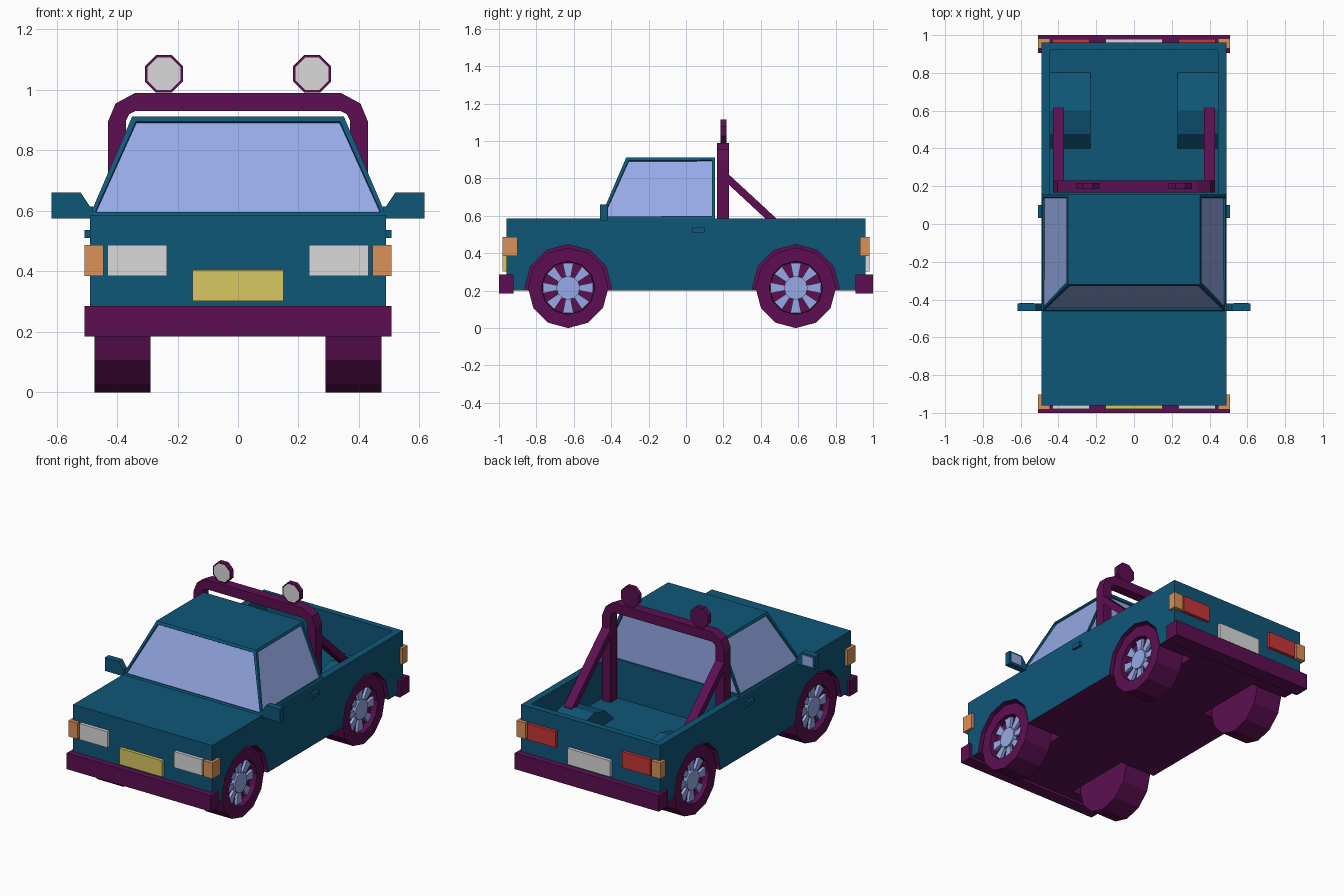
import bpy, bmesh, math
from mathutils import Vector

if "Cube" in bpy.data.objects:
    bpy.data.objects.remove(bpy.data.objects["Cube"])


def material(name, r, g, b):
    lin = [c / 255 / 12.92 if c < 11 else ((c / 255 + 0.055) / 1.055) ** 2.4 for c in (r, g, b)]
    m = bpy.data.materials.new(name)
    m.diffuse_color = (*lin, 1)
    m.use_nodes = True
    m.node_tree.nodes["Principled BSDF"].inputs["Base Color"].default_value = m.diffuse_color
    return m


TEAL = material("teal_paint", 15, 87, 121)
PURPLE = material("purple_trim", 93, 15, 82)
GLASS = material("pale_blue", 152, 173, 235)
WHITE = material("lamp_white", 216, 218, 216)
YELLOW = material("plate_yellow", 216, 199, 97)
ORANGE = material("indicator_orange", 218, 146, 88)
RED = material("tail_red", 200, 54, 56)


def finish(bm, name, *mats):
    bmesh.ops.recalc_face_normals(bm, faces=bm.faces)
    me = bpy.data.meshes.new(name)
    bm.to_mesh(me)
    bm.free()
    for m in mats:
        me.materials.append(m)
    ob = bpy.data.objects.new(name, me)
    bpy.context.collection.objects.link(ob)
    return ob


def add_prism(bm, pts, lo, hi, axis):
    """Extrude a flat outline: (y, z) along x, or (x, z) along y."""
    def place(p, d):
        return (d, p[0], p[1]) if axis == 'x' else (p[0], d, p[1])
    a = [bm.verts.new(place(p, lo)) for p in pts]
    b = [bm.verts.new(place(p, hi)) for p in pts]
    n = len(pts)
    faces = [bm.faces.new(a), bm.faces.new(b[::-1])]
    for i in range(n):
        j = (i + 1) % n
        faces.append(bm.faces.new((a[j], a[i], b[i], b[j])))
    bmesh.ops.recalc_face_normals(bm, faces=faces)
    return faces


def prism(name, pts, lo, hi, axis, mat):
    bm = bmesh.new()
    add_prism(bm, pts, lo, hi, axis)
    return finish(bm, name, mat)


def rect(a, b, c, d):
    return [(a, c), (b, c), (b, d), (a, d)]


def box(name, x0, x1, y0, y1, z0, z1, mat):
    return prism(name, rect(x0, x1, z0, z1), y0, y1, 'y', mat)


def ring(cx, cz, r, n, start=0.0, span=None):
    count = n if span is None else span
    return [(cx + r * math.cos(start + 2 * math.pi * i / n),
             cz + r * math.sin(start + 2 * math.pi * i / n)) for i in range(count)]


SIDES = ((-1, "left"), (1, "right"))
AXLES = ((-0.63, "front"), (0.587, "rear"))
WZ = 0.215

# Body shell: block, minus bed, plus inner wheel housings, minus wheel wells
bm = bmesh.new()
add_prism(bm, rect(-0.96, 0.96, 0.2, 0.585), -0.49, 0.49, 'x')
for f in bm.faces:
    f.material_index = 1 if f.normal.z < -0.5 else 0
body = finish(bm, "body", TEAL, PURPLE)

bm = bmesh.new()
add_prism(bm, rect(0.155, 0.92, 0.35, 0.8), -0.445, 0.445, 'x')
bed = finish(bm, "bed_cutter", TEAL, PURPLE)

bm = bmesh.new()
for s, _ in SIDES:
    add_prism(bm, ring(0.6, WZ, 0.246, 12, 0, 7), *sorted((s * 0.23, s * 0.47)), 'x')
housing = finish(bm, "wheel_housing_shape", TEAL, PURPLE)

bm = bmesh.new()
for s, _ in SIDES:
    for y, _n in AXLES:
        add_prism(bm, ring(y, WZ, 0.232, 12), *sorted((s * 0.24, s * 0.6)), 'x')
for f in bm.faces:
    f.material_index = 1
wells = finish(bm, "wheel_well_cutter", TEAL, PURPLE)

for helper, op in ((bed, 'DIFFERENCE'), (housing, 'UNION'), (wells, 'DIFFERENCE')):
    helper.hide_render = True
    mod = body.modifiers.new(helper.name, 'BOOLEAN')
    mod.operation, mod.solver, mod.object = op, 'EXACT', helper
deps = bpy.context.evaluated_depsgraph_get()
shell = bpy.data.meshes.new_from_object(body.evaluated_get(deps))
body.modifiers.clear()
body.data = shell
for helper in (bed, housing, wells):
    bpy.data.objects.remove(helper)

# Cab: tapered block with recessed windows on four sides
bm = bmesh.new()
add_prism(bm, [(-0.46, 0.585), (0.155, 0.585), (0.155, 0.912), (-0.32, 0.912)], -0.49, 0.49, 'x')
for v in bm.verts:
    if v.co.z > 0.8:
        v.co.x *= 0.35 / 0.49
bm.normal_update()
panes = [f for f in bm.faces if abs(f.normal.z) < 0.8]
bmesh.ops.inset_individual(bm, faces=panes, thickness=0.022, depth=0)
bmesh.ops.inset_individual(bm, faces=panes, thickness=0.002, depth=-0.01)
for f in panes:
    f.material_index = 1
finish(bm, "cab", TEAL, GLASS)

# Wheels: tyre with recessed face, hub and eight flared spokes
for s, side in SIDES:
    for y, end in AXLES:
        bm = bmesh.new()
        faces = add_prism(bm, ring(y, WZ, 0.215, 12), *sorted((s * 0.29, s * 0.475)), 'x')
        outer = [f for f in faces if f.normal.x * s > 0.9]
        bmesh.ops.inset_individual(bm, faces=outer, thickness=0.072, depth=0)
        bmesh.ops.inset_individual(bm, faces=outer, thickness=0.003, depth=-0.04)
        finish(bm, f"{end}_{side}_tyre", PURPLE)

        bm = bmesh.new()
        add_prism(bm, ring(y, WZ, 0.063, 12), *sorted((s * 0.42, s * 0.462)), 'x')
        for k in range(8):
            a = k * math.pi / 4
            u, t = Vector((math.cos(a), math.sin(a))), Vector((-math.sin(a), math.cos(a)))
            c = Vector((y, WZ))
            pts = [c + u * r + t * w for r, w in
                   ((0.055, -0.013), (0.134, -0.029), (0.134, 0.029), (0.055, 0.013))]
            add_prism(bm, pts, *sorted((s * 0.425, s * 0.453)), 'x')
        finish(bm, f"{end}_{side}_rim", GLASS)

# Bumpers and number plates
box("front_bumper", -0.508, 0.508, -1.0, -0.922, 0.184, 0.286, PURPLE)
box("rear_bumper", -0.508, 0.508, 0.905, 1.0, 0.184, 0.286, PURPLE)
box("front_plate", -0.151, 0.151, -0.98, -0.955, 0.302, 0.405, YELLOW)
box("rear_plate", -0.151, 0.151, 0.955, 0.98, 0.302, 0.405, WHITE)

# Roll bar hoop
half = [(0.43, 0.35), (0.43, 0.895), (0.405, 0.955), (0.34, 0.99)]
inner = [(0.34, 0.93), (0.36, 0.92), (0.37, 0.9), (0.37, 0.35)]


def flip(pts):
    return [(-x, z) for x, z in reversed(pts)]


prism("roll_bar", half + flip(half) + flip(inner) + inner, 0.166, 0.23, 'y', PURPLE)

for s, side in SIDES:
    def sbox(name, x0, x1, *rest):
        return box(f"{name}_{side}", *sorted((s * x0, s * x1)), *rest)

    # Lamps and door handle
    sbox("headlight", 0.235, 0.432, -0.98, -0.955, 0.385, 0.487, WHITE)
    sbox("tail_light", 0.235, 0.432, 0.955, 0.98, 0.385, 0.487, RED)
    sbox("front_indicator", 0.444, 0.508, -0.982, -0.902, 0.385, 0.487, ORANGE)
    sbox("rear_indicator", 0.444, 0.508, 0.93, 0.982, 0.385, 0.487, ORANGE)
    sbox("door_handle", 0.48, 0.507, 0.032, 0.1, 0.51, 0.537, TEAL)

    # Roll bar brace
    prism(f"roll_bar_brace_{side}",
          [(0.2, 0.848), (0.2, 0.793), (0.62, 0.405), (0.62, 0.46)],
          *sorted((s * 0.37, s * 0.43)), 'x', PURPLE)

    # Door mirror with glass on its rear face
    outline = [(0.48, 0.575), (0.617, 0.575), (0.617, 0.66), (0.52, 0.66), (0.49, 0.615), (0.48, 0.615)]
    prism(f"door_mirror_{side}", [(s * x, z) for x, z in outline], -0.46, -0.42, 'y', TEAL)
    sbox("mirror_glass", 0.53, 0.605, -0.422, -0.417, 0.588, 0.648, GLASS)

    # Spotlight on the roll bar
    bm = bmesh.new()
    faces = add_prism(bm, ring(s * 0.245, 1.053, 0.0675, 8, math.pi / 8), 0.185, 0.217, 'y')
    lens = [f for f in faces if f.normal.y < -0.9]
    bmesh.ops.inset_individual(bm, faces=lens, thickness=0.009, depth=0)
    lens[0].material_index = 1
    finish(bm, f"spotlight_{side}", PURPLE, WHITE)
